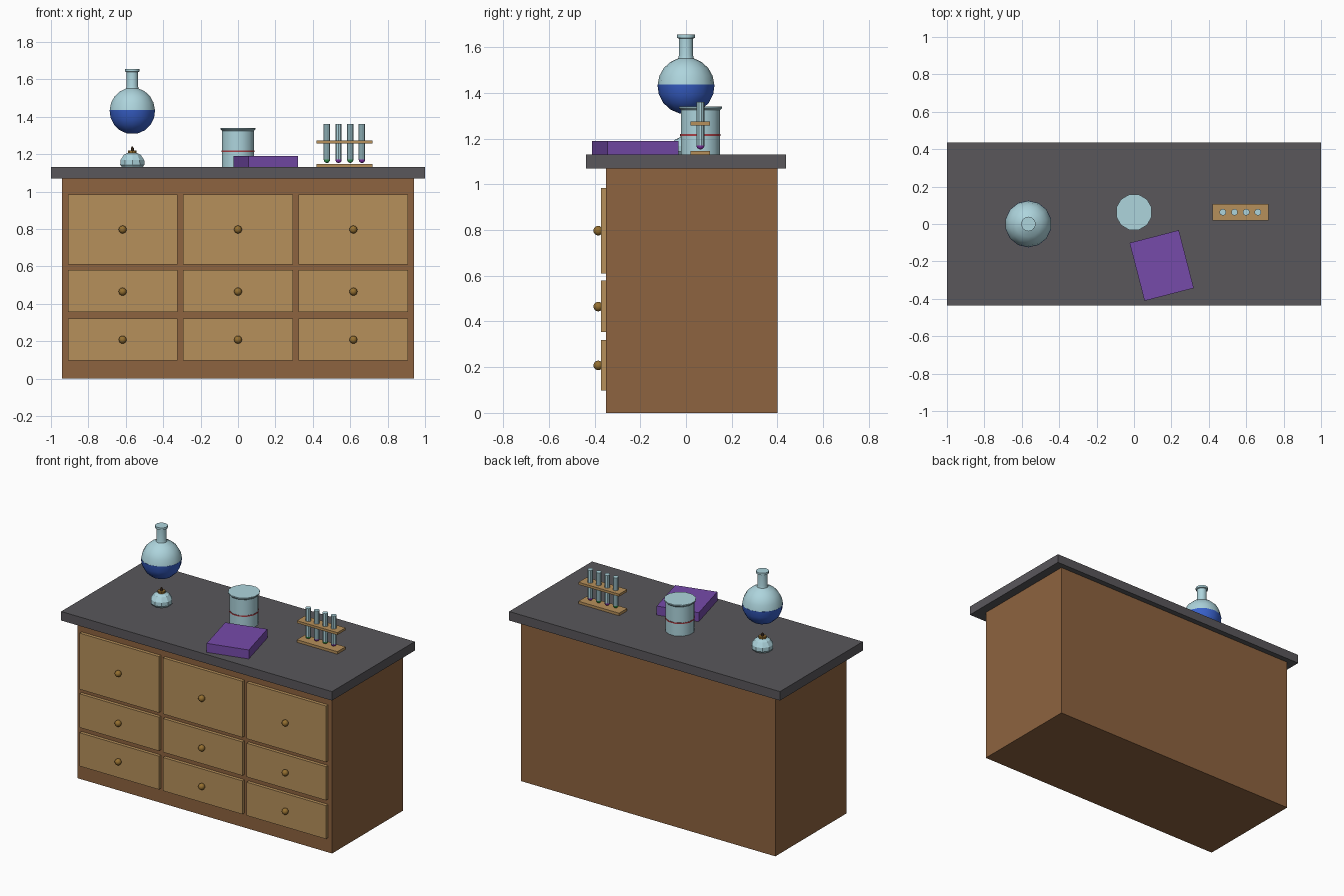
import bpy, bmesh, math
from mathutils import Matrix

if "Cube" in bpy.data.objects:
    bpy.data.objects.remove(bpy.data.objects["Cube"])

def mat(name, r, g, b):
    m = bpy.data.materials.new(name)
    m.diffuse_color = (r, g, b, 1)
    m.use_nodes = True
    m.node_tree.nodes["Principled BSDF"].inputs["Base Color"].default_value = m.diffuse_color
    return m

WOOD = mat("cabinet_wood", 0.27, 0.125, 0.05)
LIGHT = mat("drawer_wood", 0.47, 0.28, 0.105)
SLATE = mat("slate", 0.1, 0.095, 0.105)
GLASS = mat("glass", 0.42, 0.66, 0.72)
BLUE = mat("blue_liquid", 0.04, 0.12, 0.6)
BRASS = mat("brass", 0.3, 0.16, 0.03)
PURPLE = mat("purple_cover", 0.18, 0.07, 0.4)
RED = mat("red_mark", 0.4, 0.05, 0.06)
GREEN = mat("green_liquid", 0.05, 0.4, 0.1)
VIOLET = mat("violet_liquid", 0.3, 0.04, 0.5)
DARK = mat("wick_dark", 0.06, 0.03, 0.015)

def finish(name, bm, m):
    bmesh.ops.recalc_face_normals(bm, faces=bm.faces)
    me = bpy.data.meshes.new(name)
    bm.to_mesh(me)
    bm.free()
    me.materials.append(m)
    o = bpy.data.objects.new(name, me)
    bpy.context.collection.objects.link(o)
    return o

def box(name, x0, x1, y0, y1, z0, z1, m, rot=0):
    bm = bmesh.new()
    bmesh.ops.create_cube(bm, size=1)
    bmesh.ops.scale(bm, vec=(x1 - x0, y1 - y0, z1 - z0), verts=bm.verts)
    o = finish(name, bm, m)
    o.location = ((x0 + x1) / 2, (y0 + y1) / 2, (z0 + z1) / 2)
    o.rotation_euler.z = rot
    return o

def lathe(name, x, y, profile, n, m, smooth=True):
    """Closed solid of revolution from (radius, z) points."""
    bm = bmesh.new()
    rings = [[bm.verts.new((r * math.cos(2 * math.pi * (i + 0.5) / n),
                            r * math.sin(2 * math.pi * (i + 0.5) / n), z))
              for i in range(n)] for r, z in profile]
    for a, b in zip(rings, rings[1:]):
        for i in range(n):
            j = (i + 1) % n
            bm.faces.new((a[i], a[j], b[j], b[i]))
    bm.faces.new(rings[0])
    bm.faces.new(rings[-1])
    o = finish(name, bm, m)
    o.location = (x, y, 0)
    if smooth:
        bpy.ops.object.select_all(action='DESELECT')
        o.select_set(True)
        bpy.context.view_layer.objects.active = o
        bpy.ops.object.shade_smooth_by_angle(angle=math.radians(32))
    return o

def arc(r, zc, a0, a1, steps):
    out = []
    for i in range(steps + 1):
        a = math.radians(a0 + (a1 - a0) * i / steps)
        out.append((r * math.cos(a), zc + r * math.sin(a)))
    return out

# Bench
box("cabinet", -0.94, 0.94, -0.35, 0.40, 0, 1.07, WOOD)
box("countertop", -1, 1, -0.437, 0.437, 1.07, 1.13, SLATE)

# Drawers and knobs
for c, x in enumerate((-0.617, 0, 0.617)):
    for r, (z0, z1, kz) in enumerate(((0.61, 0.985, 0.797), (0.355, 0.58, 0.465), (0.097, 0.32, 0.208))):
        box(f"drawer_{c}_{r}", x - 0.293, x + 0.293, -0.372, -0.345, z0, z1, LIGHT)
        bm = bmesh.new()
        bmesh.ops.create_uvsphere(bm, u_segments=12, v_segments=8, radius=0.021,
                                  matrix=Matrix.Translation((x, -0.384, kz)))
        for f in bm.faces:
            f.smooth = True
        finish(f"knob_{c}_{r}", bm, BRASS)

# Round flask with liquid
FX = -0.565
lathe("flask_glass", FX, 0, arc(0.124, 1.432, 2, 74, 4)
      + [(0.031, 1.565), (0.031, 1.638), (0.039, 1.641), (0.039, 1.655)], 14, GLASS)
lathe("flask_liquid", FX, 0, arc(0.125, 1.432, -76, 2, 4), 14, BLUE)

# Spirit burner
lathe("burner_body", FX, 0, [(0.058, 1.13), (0.068, 1.143), (0.067, 1.168), (0.048, 1.196),
                             (0.024, 1.207)], 10, GLASS, False)
lathe("burner_collar", FX, 0, [(0.024, 1.205), (0.024, 1.22)], 10, BRASS)
lathe("burner_wick", FX, 0, [(0.009, 1.218), (0.009, 1.231), (0.002, 1.242)], 8, DARK)

# Beaker with marking band
lathe("beaker", 0, 0.063, [(0.089, 1.13), (0.089, 1.325), (0.098, 1.334), (0.098, 1.341)], 12, GLASS)
lathe("beaker_band", 0, 0.063, [(0.0915, 1.212), (0.0915, 1.22)], 12, RED)

# Book
box("book", 0.148 - 0.136, 0.148 + 0.136, -0.222 - 0.16, -0.222 + 0.16, 1.13, 1.19, PURPLE,
    math.radians(14.5))

# Test tube rack
box("rack_base", 0.42, 0.72, 0.02, 0.106, 1.13, 1.147, LIGHT)
box("rack_shelf", 0.42, 0.72, 0.02, 0.106, 1.258, 1.274, LIGHT)
for i in range(4):
    x = 0.475 + i * 0.0625
    lathe(f"tube_{i}", x, 0.063, [(0.018, 1.171), (0.018, 1.36)], 10, GLASS)
    lathe(f"tube_liquid_{i}", x, 0.063, arc(0.0182, 1.171, -80, 0, 3), 10,
          VIOLET if i % 2 else GREEN)
